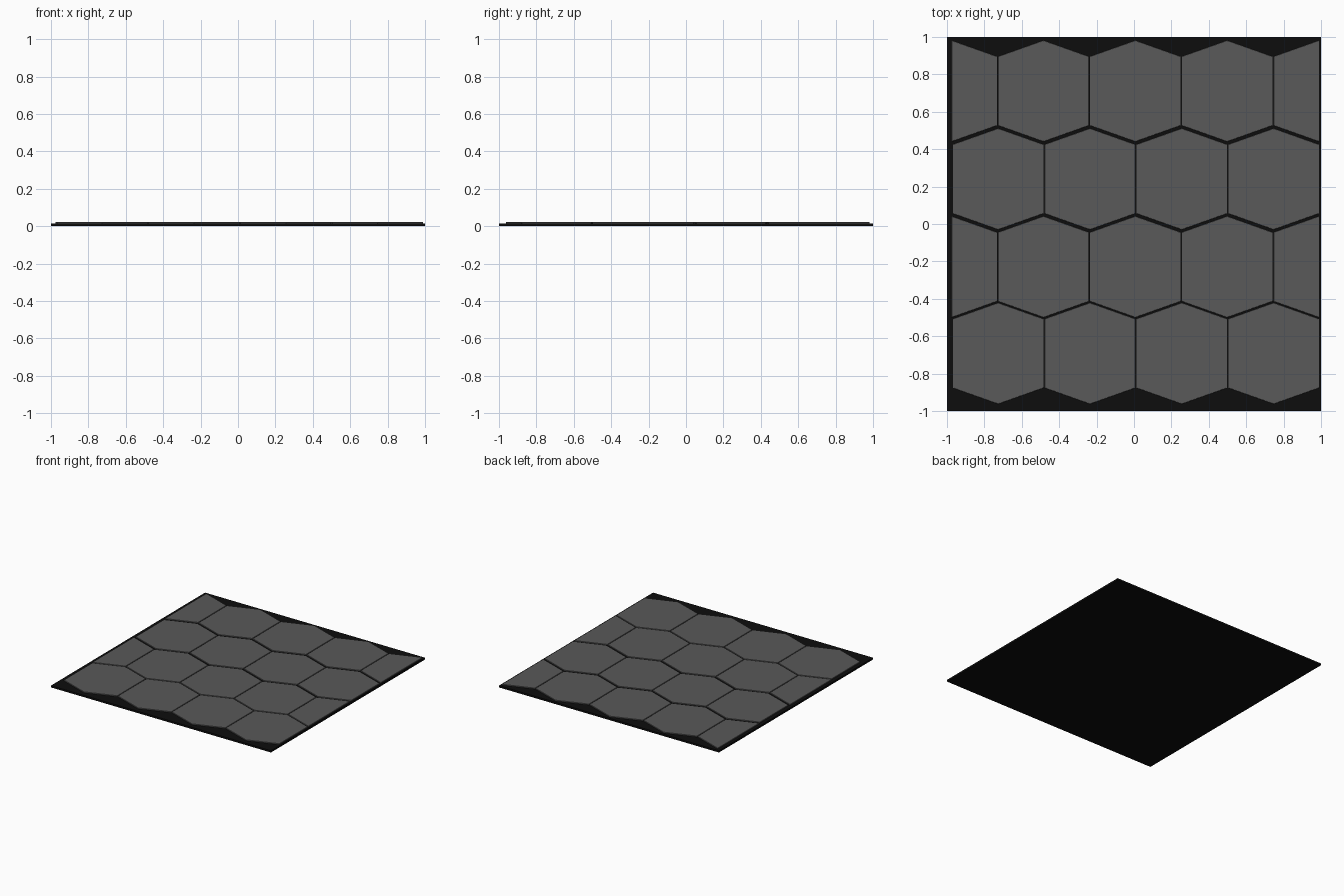
import bpy, bmesh

if "Cube" in bpy.data.objects:
    bpy.data.objects.remove(bpy.data.objects["Cube"])

BASE_TOP, TILE_TOP = 0.015, 0.022
HALF_W, SHOULDER, TIP = 0.2425, 0.184, 0.27
PITCH = 0.491


def material(name, value):
    mat = bpy.data.materials.new(name)
    mat.diffuse_color = (value, value, value, 1)
    mat.use_nodes = True
    mat.node_tree.nodes["Principled BSDF"].inputs["Base Color"].default_value = mat.diffuse_color
    return mat


grout_mat = material("black_grout", 0.004)
tile_mat = material("grey_tile", 0.1)


def prism(name, outline, z0, z1, mat, bevel=0):
    """Extrude a flat outline from z0 to z1, optionally easing the top rim."""
    bm = bmesh.new()
    face = bm.faces.new([bm.verts.new((x, y, z0)) for x, y in outline])
    ext = bmesh.ops.extrude_face_region(bm, geom=[face], use_keep_orig=True)
    top = [v for v in ext["geom"] if isinstance(v, bmesh.types.BMVert)]
    bmesh.ops.translate(bm, verts=top, vec=(0, 0, z1 - z0))
    bmesh.ops.recalc_face_normals(bm, faces=bm.faces)
    if bevel:
        rim = [e for e in bm.edges if all(v.co.z > z1 - 1e-5 for v in e.verts)]
        bmesh.ops.bevel(bm, geom=rim, offset=bevel, segments=1, affect='EDGES')
    mesh = bpy.data.meshes.new(name)
    bm.to_mesh(mesh)
    bm.free()
    mesh.materials.append(mat)
    obj = bpy.data.objects.new(name, mesh)
    bpy.context.collection.objects.link(obj)
    return obj


def hexagon(cx, cy, side=0):
    """Pointy hexagon; side -1 or 1 keeps only the left or right half."""
    right = [(0, -TIP), (HALF_W, -SHOULDER), (HALF_W, SHOULDER), (0, TIP)]
    left = [(0, TIP), (-HALF_W, SHOULDER), (-HALF_W, -SHOULDER), (0, -TIP)]
    pts = {0: right + left[1:3], 1: right, -1: left}[side]
    return [(cx + x, cy + y) for x, y in pts]


# square grout slab
prism("grout_slab", [(-1, -1), (1, -1), (1, 1), (-1, 1)], 0, BASE_TOP, grout_mat)

# four staggered rows of tiles; odd rows end in half tiles
for row, cy in enumerate((0.711, 0.2405, -0.229, -0.692)):
    if row % 2 == 0:
        tiles = [(0.007 + i * PITCH, 1 if i == -2 else -1 if i == 2 else 0)
                 for i in range(-2, 3)]
    else:
        tiles = [(0.01 + (i - 1.5) * PITCH, 0) for i in range(4)]
    for col, (cx, side) in enumerate(tiles):
        prism(f"hex_tile_{row}_{col}", hexagon(cx, cy, side),
              BASE_TOP - 0.002, TILE_TOP, tile_mat, bevel=0.001)
